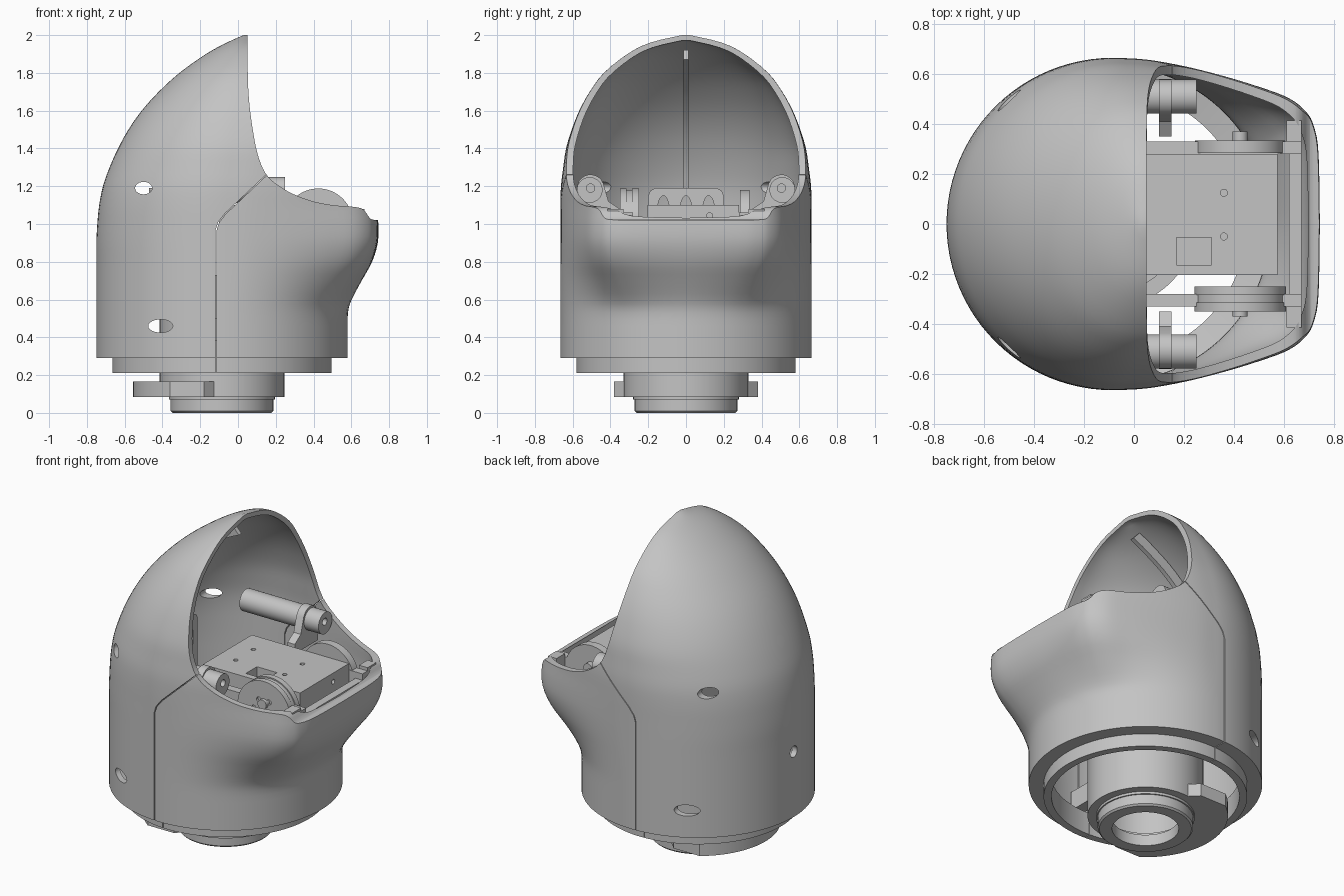
import bpy, bmesh, math
from mathutils import Vector

cube = bpy.data.objects.get("Cube")
if cube:
    bpy.data.objects.remove(cube, do_unlink=True)

grey = bpy.data.materials.new("plain grey")
grey.use_nodes = True
grey.diffuse_color = (0.55, 0.55, 0.55, 1)
grey.node_tree.nodes["Principled BSDF"].inputs["Base Color"].default_value = (0.55, 0.55, 0.55, 1)

CX = -0.085      # axis of the round body
R = 0.665        # body radius
WALL = 0.035


def finish(name, bm):
    bmesh.ops.recalc_face_normals(bm, faces=bm.faces)
    mesh = bpy.data.meshes.new(name)
    bm.to_mesh(mesh)
    bm.free()
    mesh.materials.append(grey)
    ob = bpy.data.objects.new(name, mesh)
    bpy.context.scene.collection.objects.link(ob)
    smooth(ob)
    return ob


def smooth(ob):
    bpy.ops.object.select_all(action='DESELECT')
    ob.select_set(True)
    bpy.context.view_layer.objects.active = ob
    bpy.ops.object.shade_smooth_by_angle(angle=math.radians(35))


def loft(name, rings, closed=False):
    bm = bmesh.new()
    rows = [[bm.verts.new(p) for p in ring] for ring in rings]
    n = len(rows[0])
    pairs = list(zip(rows, rows[1:])) + ([(rows[-1], rows[0])] if closed else [])
    for a, b in pairs:
        for i in range(n):
            j = (i + 1) % n
            bm.faces.new((a[i], a[j], b[j], b[i]))
    if not closed:
        bm.faces.new(rows[0])
        bm.faces.new(rows[-1])
    return finish(name, bm)


def lathe(name, profile, n=64):
    # closed (radius, z) profile spun about the body axis
    angles = [2 * math.pi * i / n for i in range(n)]
    return loft(name, [[(CX + r * math.cos(a), r * math.sin(a), z) for a in angles]
                       for r, z in profile], True)


def prism(name, pts, lo, hi, axis='Y'):
    # flat outline extruded along one axis
    place = {'X': lambda p, d: (d, p[0], p[1]), 'Y': lambda p, d: (p[0], d, p[1]),
             'Z': lambda p, d: (p[0], p[1], d)}[axis]
    return loft(name, [[place(p, d) for p in pts] for d in (lo, hi)])


def box(name, x, y, z):
    return prism(name, [(x[0], y[0]), (x[1], y[0]), (x[1], y[1]), (x[0], y[1])], *z, 'Z')


def disc(name, c, r, lo, hi, axis, n=40, r2=None):
    pts = [(c[0] + r * math.cos(2 * math.pi * i / n),
            c[1] + (r2 or r) * math.sin(2 * math.pi * i / n)) for i in range(n)]
    return prism(name, pts, lo, hi, axis)


def cut(ob, cutters):
    for c in cutters:
        c.hide_render = True
        m = ob.modifiers.new("cut", 'BOOLEAN')
        m.operation, m.solver, m.object = 'DIFFERENCE', 'EXACT', c
    dg = bpy.context.evaluated_depsgraph_get()
    mesh = bpy.data.meshes.new_from_object(ob.evaluated_get(dg))
    ob.modifiers.clear()
    ob.data = mesh
    for c in cutters:
        bpy.data.objects.remove(c, do_unlink=True)
    smooth(ob)


def catmull(pts, steps):
    out = []
    for i in range(len(pts) - 1):
        p = [Vector(pts[max(0, min(len(pts) - 1, i + k))]) for k in (-1, 0, 1, 2)]
        for s in range(steps):
            t = s / steps
            out.append(0.5 * (2 * p[1] + (p[2] - p[0]) * t
                              + (2 * p[0] - 5 * p[1] + 4 * p[2] - p[3]) * t * t
                              + (3 * p[1] - p[0] - 3 * p[2] + p[3]) * t ** 3))
    return out + [Vector(pts[-1])]


# Head shell: round body growing into a blunt snout, with a leaning dome
snout = catmull([(0, .665), (.135, .658), (.285, .632), (.435, .595), (.585, .55),
                 (.705, .505), (.775, .45), (.807, .39), (.825, .28), (.83, 0)], 4)


def section(z, front, half, back, cx, inner):
    k = 1 - WALL / R if inner else 1
    if inner:
        z -= WALL * 0.8 * max(0, z - 1)
    t = min(1, max(0, (front - 0.58) / 0.165))
    quarter = [(p.normalized() * R).lerp(p, t) for p in snout]
    pts = [(p.x, p.y * half / R) for p in quarter]
    pts += [(x, -y) for x, y in reversed(pts[:-1])]
    for i in range(1, 48):
        a = -math.pi / 2 - math.pi * i / 48
        pts.append(((cx - back) * math.cos(a), half * math.sin(a)))
    return [(cx + x * k, y * k, z) for x, y in pts]


# height, front x, half width, back x, centre x
rows = catmull([(.29, .58, R, -.75, CX), (.42, .58, R, -.75, CX), (.53, .582, R, -.75, CX),
                (.6, .602, R, -.75, CX), (.7, .655, R, -.75, CX), (.8, .71, R, -.75, CX),
                (.9, .74, R, -.75, CX), (1, .743, R, -.745, CX), (1.1, .735, R, -.735, CX),
                (1.2, .735, .662, -.715, -.08), (1.3, .735, .65, -.68, -.07),
                (1.4, .735, .635, -.635, -.055), (1.5, .735, .605, -.58, -.04),
                (1.6, .735, .565, -.51, -.02), (1.7, .735, .51, -.42, 0),
                (1.8, .735, .435, -.31, .02), (1.9, .735, .31, -.17, .035),
                (1.96, .735, .19, -.06, .045), (2, .735, .02, .03, .05)], 3)
outer = [section(*r, False) for r in rows]
inside = [section(*r, True) for r in rows[2:]]


def lip(radius, z):
    return [(CX + v.x, v.y, z) for v in
            (Vector((p[0] - CX, p[1])).normalized() * radius for p in outer[0])]


shell = loft("head_shell", inside[::-1] + [lip(.535, .35), lip(.535, .21), lip(.58, .21),
                                           lip(.58, .29)] + outer)
rim = catmull([(.048, 2.1), (.05, 1.95), (.055, 1.7), (.078, 1.5), (.11, 1.35), (.16, 1.25),
               (.26, 1.175), (.38, 1.125), (.5, 1.1), (.62, 1.09), (.665, 1.075),
               (.695, 1.035), (.72, 1.022), (.8, 1.02)], 4)
cutters = [prism("opening_cutter", [tuple(p) for p in rim] + [(1.2, 1.02), (1.2, 2.1)], -1, 1)]
seam = [(-.118, .2), (-.118, .97), (-.105, 1.01), (-.07, 1.055), (.15, 1.262)]
cutters.append(prism("seam_cutter", seam + [(x + .005, z - .002) for x, z in seam[::-1]], -1, 1))
for s in (-1, 1):
    cutters.append(disc("upper_screw_cutter", (-.5, 1.19), .045, s * .3, s * .9, 'Y', 24, .033))
    cutters.append(disc("lower_screw_cutter", (-.41, .46), .065, s * .35, s * .9, 'Y', 24, .035))
cutters.append(disc("back_screw_cutter", (0, .7), .035, -.9, -.6, 'X', 24))
cut(shell, cutters)

# Centre rail following the inside of the hood
path = catmull([(-.66, 1.2), (-.6, 1.38), (-.48, 1.58), (-.3, 1.76), (-.13, 1.87), (-.03, 1.92)], 4)
prism("hood_rail", [tuple(p) for p in path] + [(p.x + .045, p.y - .05) for p in path[::-1]],
      -.014, .014)

# Neck turntable
lathe("neck_tube", [(.33, .085), (.33, .5), (.27, .5), (.27, .085)])
lathe("neck_foot", [(.262, 0), (.272, .01), (.272, .08), (.24, .085), (.24, .11),
                    (.33, .11), (.33, .085), (.28, .085), (.28, .07), (.19, .07), (.19, 0)])
arc = [math.radians(a) for a in range(126, 235, 4)]
flange = prism("neck_flange", [(CX + .47 * math.cos(a), .47 * math.sin(a)) for a in arc]
               + [(-.18, -.38), (-.1, -.3), (-.1, .3), (-.18, .38)], .085, .165, 'Z')
cut(flange, [disc("flange_bore", (CX, 0), .3, 0, .3, 'Z')])
for s in (-1, 1):
    box("neck_rib", (-.12, -.05), (min(s * .32, s * .62), max(s * .32, s * .62)), (.38, .5))

# Jaw motor block with notch and screw holes
block = box("jaw_motor", (-.1, .575), (-.205, .28), (.72, 1.1))
holes = [disc("screw_hole", (x, y), .014, 1.05, 1.2, 'Z', 16)
         for x in (.02, .36) for y in (-.05, .125)]
holes += [box("notch", (.17, .31), (-.165, -.055), (1.04, 1.2)),
          disc("front_hole", (.125, 1.045), .015, .5, .7, 'X', 16)]
cut(block, holes)
box("motor_mount", (-.25, .3), (-.2, .2), (.5, .73))

# Rounded rear bracket with three slots
plate = [(y, z) for y, z in ((-.2, .7), (.2, .7), (.2, 1.15), (.19, 1.175), (.165, 1.19),
                             (-.165, 1.19), (-.19, 1.175), (-.2, 1.15))]
bracket = prism("rear_bracket", plate, -.47, -.42, 'X')
cut(bracket, [disc("slot", (y, 1.05), .034, -.6, -.3, 'X', 24, .1) for y in (-.12, 0, .12)])
box("bracket_shelf", (-.47, -.2), (-.2, .2), (.66, .71))

# Jaw yoke: two side arms, front crossbar, pivot discs
for s, name in ((-1, "right"), (1, "left")):
    def span(a, b):
        return (min(s * a, s * b), max(s * a, s * b))
    box(name + "_yoke_arm", (-.05, .67), span(.28, .33), (.97, 1.06))
    box(name + "_yoke_tip", (.61, .67), span(.33, .415), (.97, 1.08))
    disc(name + "_pivot_disc", (.425, 1), .18, *span(.285, .335), 'Y', 56)
    disc(name + "_pivot_knob", (.425, 1.05), .03, *span(.33, .37), 'Y', 24)
    # Hinge ear and the push tube behind it
    ear = [(.58, 1.02)] + [(.505 + .072 * math.cos(math.radians(a)),
                            1.19 + .072 * math.sin(math.radians(a))) for a in range(0, 161, 16)]
    ear += [(.41, 1.12), (.35, 1.08), (.35, 1.02)]
    e = prism(name + "_hinge_ear", [(s * y, z) for y, z in ear], .1, .15, 'X')
    cut(e, [disc("pin_hole", (s * .505, 1.19), .022, 0, .4, 'X', 20)])
    tube = disc(name + "_push_tube", (s * .51, 1.18), .068, -.3, .25, 'X', 32)
    cut(tube, [disc("pin_hole", (s * .505, 1.19), .022, .1, .4, 'X', 20)])
box("yoke_crossbar", (.62, .67), (-.33, .33), (.96, 1.02))

# Gear on the right side: a wide drum with a raised rim and bolt holes
drum = disc("gear_drum", (.425, 1.005), .183, -.35, -.25, 'Y', 64)
bolts = [disc("bolt_hole", (.425 + .07 * math.cos(a), 1.005 + .07 * math.sin(a)),
              .016, -.5, -.33, 'Y', 16) for a in [i * math.pi / 3 for i in range(6)]]
groove = disc("groove", (.425, 1.005), .3, -.315, -.285, 'Y', 64)
cut(groove, [disc("groove_core", (.425, 1.005), .165, -.5, 0, 'Y', 64)])
cut(drum, bolts + [groove])
